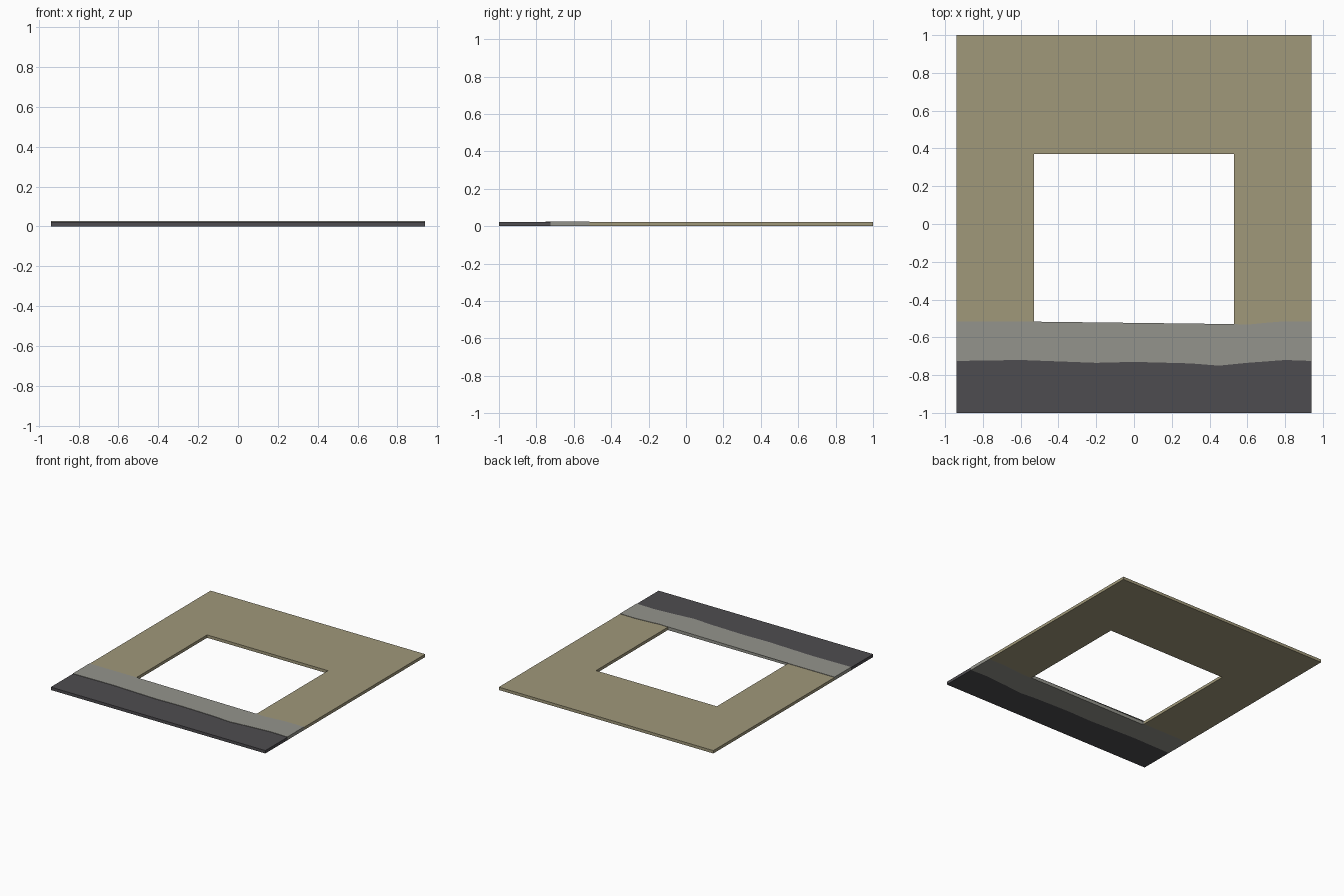
import bpy, bmesh

if "Cube" in bpy.data.objects:
    bpy.data.objects.remove(bpy.data.objects["Cube"])


def material(name, color):
    m = bpy.data.materials.new(name)
    m.diffuse_color = (*color, 1)
    m.use_nodes = True
    m.node_tree.nodes["Principled BSDF"].inputs["Base Color"].default_value = m.diffuse_color
    return m


def slab(name, outline, height, mat):
    """Flat plate: counter-clockwise outline extruded up from z = 0."""
    bm = bmesh.new()
    low = [bm.verts.new((x, y, 0)) for x, y in outline]
    high = [bm.verts.new((x, y, height)) for x, y in outline]
    n = len(outline)
    bm.faces.new(low[::-1])
    bm.faces.new(high)
    for i in range(n):
        j = (i + 1) % n
        bm.faces.new((low[i], low[j], high[j], high[i]))
    bmesh.ops.triangulate(bm, faces=[f for f in bm.faces if len(f.verts) > 4])
    me = bpy.data.meshes.new(name)
    bm.to_mesh(me)
    bm.free()
    me.materials.append(mat)
    ob = bpy.data.objects.new(name, me)
    bpy.context.collection.objects.link(ob)
    return ob


tan = material("sandy tan", (0.352, 0.314, 0.195))
grey = material("warm grey", (0.296, 0.296, 0.262))
dark = material("asphalt dark grey", (0.076, 0.073, 0.080))

X, HX, HB, HT = 0.94, 0.53, -0.53, 0.37   # outer half width, opening
# Uneven seams between the strips, left to right
kerb = [(-X, -0.725), (-0.6, -0.72), (-0.2, -0.735), (0, -0.73),
        (0.3, -0.738), (0.45, -0.75), (0.6, -0.735), (0.8, -0.72), (X, -0.725)]
left_seam = [(-X, -0.517), (-HX, -0.517)]
right_seam = [(HX, -0.53), (0.6, -0.533), (0.7, -0.523), (0.8, -0.515), (X, -0.517)]

# Tan ground around three sides of the opening
slab("ground", left_seam + [(-HX, HT), (HX, HT)] + right_seam + [(X, 1), (-X, 1)],
     0.023, tan)
# Slightly raised grey pavement strip
inner = left_seam + [(-HX, HB)] + right_seam
slab("pavement", kerb + inner[::-1], 0.026, grey)
# Dark road strip at the front
slab("road", [(-X, -1), (X, -1)] + kerb[::-1], 0.023, dark)
